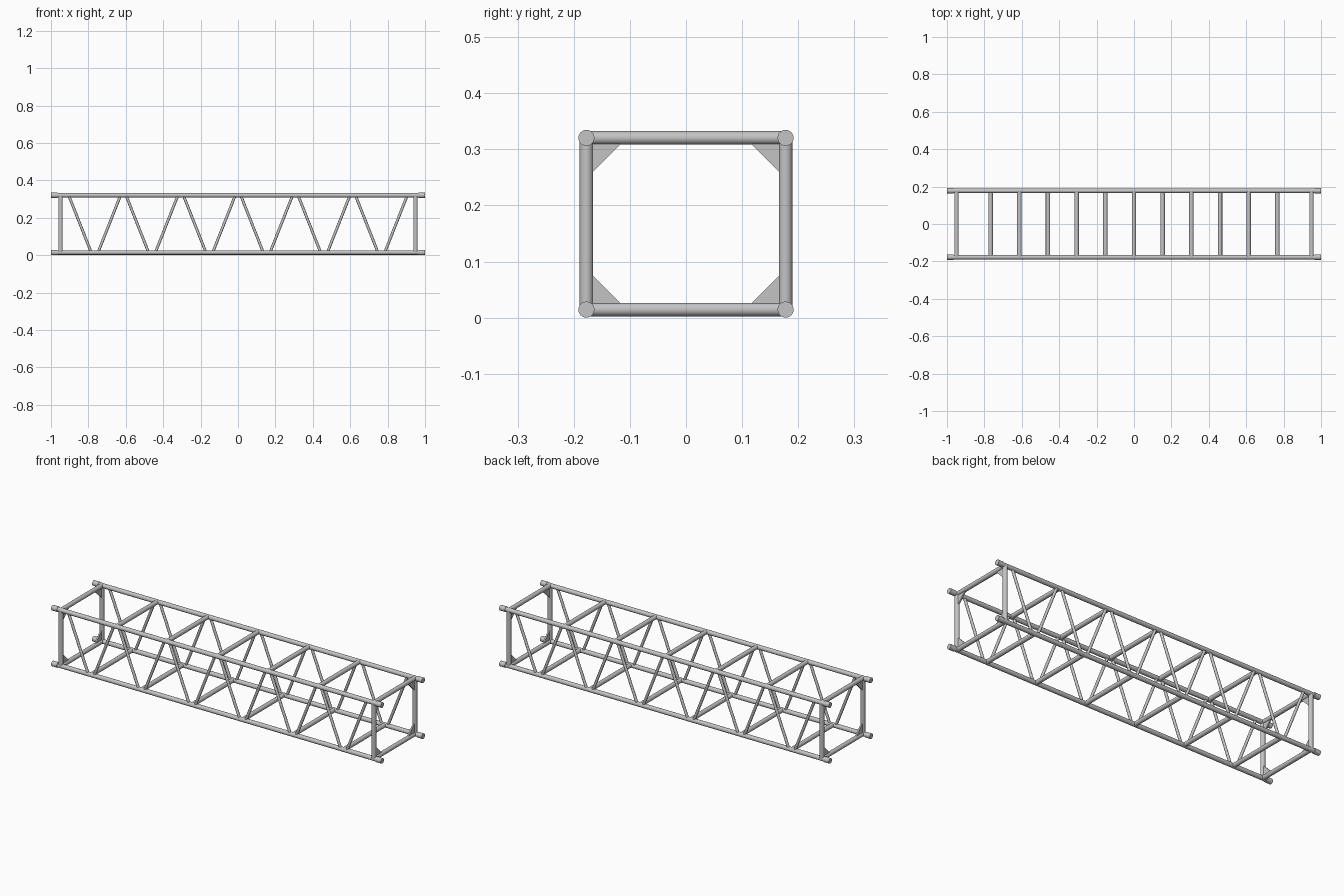
import bpy
import bmesh
from mathutils import Vector

cube = bpy.data.objects.get("Cube")
if cube:
    bpy.data.objects.remove(cube, do_unlink=True)

# Main dimensions
SIDE = 0.1775
LOW, HIGH = 0.0145, 0.3205
FRAME_X = 0.949
BAY = 0.1533
TUBE, SLEEVE, BRACE = 0.012, 0.0143, 0.0075

metal = bpy.data.materials.new("aluminium grey")
metal.use_nodes = True
GREY = (0.55, 0.55, 0.55, 1)
metal.diffuse_color = GREY
metal.node_tree.nodes["Principled BSDF"].inputs["Base Color"].default_value = GREY


def tube(name, start, end, radius, sides=24):
    """Capped round bar between two points."""
    start, end = Vector(start), Vector(end)
    axis = end - start
    bpy.ops.mesh.primitive_cylinder_add(
        vertices=sides, radius=radius, depth=axis.length, location=(start + end) / 2,
        rotation=axis.to_track_quat("Z", "Y").to_euler())
    ob = bpy.context.object
    ob.name = name
    ob.data.materials.append(metal)
    bpy.ops.object.shade_smooth_by_angle()
    return ob


def gusset(name, x, y_sign, z, z_sign, leg=0.06, thick=0.008):
    """Triangular corner plate in an end frame."""
    bm = bmesh.new()
    y = y_sign * SIDE
    corners = [(y, z), (y - y_sign * leg, z), (y - y_sign * leg, z + z_sign * TUBE),
               (y - y_sign * TUBE, z + z_sign * leg), (y, z + z_sign * leg)]
    face = bm.faces.new([bm.verts.new((x - thick / 2, *c)) for c in corners])
    extruded = bmesh.ops.extrude_face_region(bm, geom=[face])
    moved = [v for v in extruded["geom"] if isinstance(v, bmesh.types.BMVert)]
    bmesh.ops.translate(bm, verts=moved, vec=(thick, 0, 0))
    bmesh.ops.recalc_face_normals(bm, faces=bm.faces)
    mesh = bpy.data.meshes.new(name)
    bm.to_mesh(mesh)
    bm.free()
    mesh.materials.append(metal)
    bpy.context.collection.objects.link(bpy.data.objects.new(name, mesh))


# Four long chords with a coupling sleeve at each end
for s in (-1, 1):
    y = s * SIDE
    for z in (LOW, HIGH):
        tube("chord", (-0.99, y, z), (0.99, y, z), TUBE)
        for e in (-1, 1):
            tube("end_sleeve", (e * 0.966, y, z), (e, y, z), SLEEVE)

# Rectangular end frames with corner plates
for e in (-1, 1):
    x = e * FRAME_X
    for s in (-1, 1):
        tube("end_post", (x, s * SIDE, LOW), (x, s * SIDE, HIGH), TUBE)
        gusset("lower_gusset", x, s, LOW, 1)
        gusset("upper_gusset", x, s, HIGH, -1)
    for z in (LOW, HIGH):
        tube("end_crossbar", (x, -SIDE, z), (x, SIDE, z), TUBE)

# Crossbars alternate between the upper and lower chords
for i in range(-5, 6):
    z = LOW if i % 2 else HIGH
    tube("crossbar", (i * BAY, -SIDE, z), (i * BAY, SIDE, z), TUBE)

# Zigzag braces on both long sides, leaning away from each lower node
for s in (-1, 1):
    for i in range(-5, 6, 2):
        for d in (-1, 1):
            foot = i * BAY + d * 0.018
            head = (i + d) * BAY - d * 0.0145
            tube("diagonal_brace", (foot, s * SIDE, LOW), (head, s * SIDE, HIGH), BRACE, 16)
